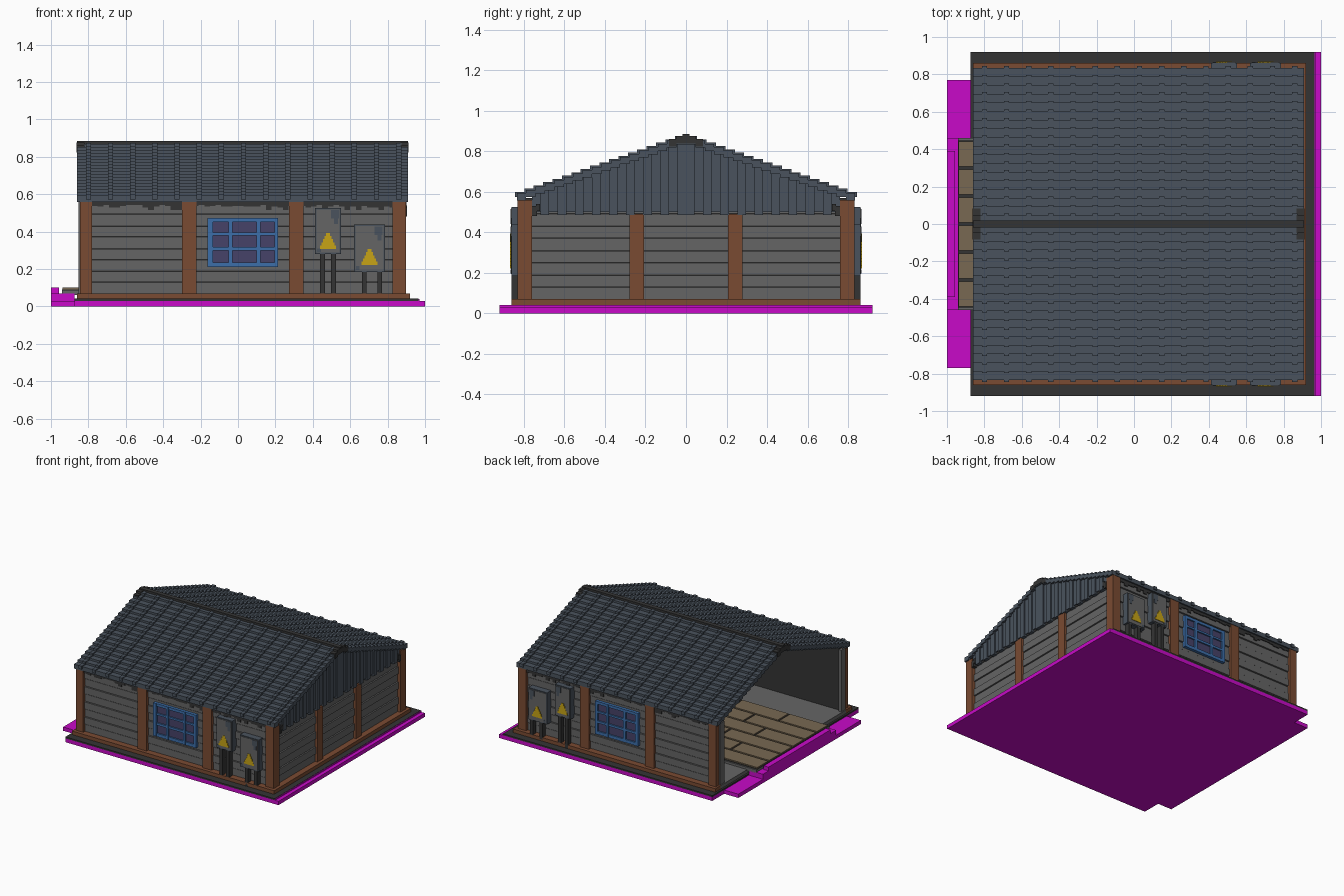
import bpy, bmesh, random
from mathutils import Vector

random.seed(4)
if "Cube" in bpy.data.objects:
    bpy.data.objects.remove(bpy.data.objects["Cube"])


def material(name, r, g, b):
    m = bpy.data.materials.new(name)
    m.use_nodes = True
    m.diffuse_color = (r, g, b, 1)
    m.node_tree.nodes["Principled BSDF"].inputs["Base Color"].default_value = (r, g, b, 1)
    return m


magenta = material("magenta", 0.58, 0.003, 0.58)
slate = material("slate", 0.068, 0.086, 0.11)
gray = material("gray", 0.13, 0.13, 0.13)
charcoal = material("charcoal", 0.034, 0.034, 0.034)
brown = material("brown", 0.195, 0.07, 0.032)
blue = material("blue", 0.045, 0.156, 0.4)
glass = material("dusky_glass", 0.061, 0.054, 0.138)
yellow = material("yellow", 0.57, 0.37, 0.008)
tan = material("tan", 0.188, 0.138, 0.084)


def part(name, mat, boxes, mirror=False):
    """One object from boxes given as (x0, x1, y0, y1, z0, z1)."""
    bm = bmesh.new()
    for x0, x1, y0, y1, z0, z1 in boxes:
        for s in ((1, -1) if mirror else (1,)):
            lo, hi = Vector((x0, min(s * y0, s * y1), z0)), Vector((x1, max(s * y0, s * y1), z1))
            for v in bmesh.ops.create_cube(bm, size=1)["verts"]:
                v.co = [(lo[k] + hi[k]) / 2 + v.co[k] * (hi[k] - lo[k]) for k in range(3)]
    me = bpy.data.meshes.new(name)
    bm.to_mesh(me)
    bm.free()
    me.materials.append(mat)
    ob = bpy.data.objects.new(name, me)
    bpy.context.collection.objects.link(ob)
    return ob


# Ground slab, entrance apron and plinth
part("ground_slab", magenta, [
    (-0.875, 1, -0.92, 0.92, 0, 0.03),
    (-1, -0.875, -0.77, 0.77, 0, 0.03),
    (-1, -0.875, -0.46, 0.46, 0.03, 0.07),
    (-1, -0.957, -0.39, 0.39, 0.07, 0.1),
    (0.966, 0.97, -0.92, 0.92, 0.03, 0.04)])
part("plinth", charcoal, [(-0.875, 0.966, -0.92, 0.92, 0.03, 0.042)])

# Inside floor: gray bed with tan boards and dark joints
part("floor_bed", gray, [
    (-0.942, 0.85, -0.46, 0.46, 0.06, 0.088),
    (-0.86, 0.86, -0.8, 0.8, 0.04, 0.07)])
part("floor_joints", charcoal, [(-0.942, 0.85, -0.45, 0.45, 0.088, 0.091)])
boards = []
for row in range(6):
    y = -0.45 + row * 0.15
    cuts = [-0.945] + [-0.6 + 0.2 * (row % 2) + 0.42 * k for k in range(4)] + [0.85]
    for a, b in zip(cuts, cuts[1:]):
        boards.append((a + 0.008, b - 0.008, y + 0.008, y + 0.142, 0.09, 0.1))
part("floor_boards", tan, boards)

# Sill beams and posts
part("side_sills", brown, [(-0.86, 0.92, 0.78, 0.86, 0.04, 0.07)], True)
part("end_sill", brown, [(0.84, 0.92, -0.86, 0.86, 0.04, 0.07)])
part("side_posts", brown, [(a, b, 0.76, 0.832, 0.07, 0.56) for a, b in
                           ((-0.845, -0.78), (-0.3, -0.222), (0.272, 0.35), (0.825, 0.897))], True)
part("end_posts", brown, [(0.83, 0.894, 0.207, 0.278, 0.07, 0.49)], True)

# Walls: dark lining with gray boards of alternating depth
part("side_wall_lining", charcoal, [(-0.83, 0.86, 0.752, 0.803, 0.06, 0.57)], True)
part("end_wall_lining", charcoal, [(0.81, 0.868, -0.8, 0.8, 0.06, 0.56)])
part("wall_ends", gray, [(-0.852, -0.828, 0.735, 0.79, 0.06, 0.56)], True)
side, end = [], []
for k in range(8):
    z0, z1, out = 0.07 + k * 0.0605, 0.125 + k * 0.0605, 0.007 * (k % 2)
    side.append((-0.84, 0.86, 0.78, 0.81 + out, z0, z1))
    end.append((0.85, 0.873 + out, -0.79, 0.79, z0, z1))
part("side_wall_boards", gray, side, True)
part("end_wall_boards", gray, end)

# Ragged dark trim below the eaves
trim = []
for k in range(54):
    x = -0.78 + k * 0.03
    drop = random.choice((0.008, 0.012, 0.016, 0.02, 0.035))
    trim.append((x, x + 0.03, 0.8, 0.824, 0.55 - drop, 0.565))
part("eave_trim", charcoal, trim, True)

# Roof: stepped courses with raised ribs
COURSES, STEP, DROP, TOP = 18, 0.0464, 0.0162, 0.868
X0, X1 = -0.86, 0.908


def roof_z(y):
    return TOP - DROP * min(COURSES - 1, int(abs(y) / STEP))


courses, ribs, caps = [], [], []
for i in range(COURSES):
    y0, y1, z = i * STEP, (i + 1) * STEP, TOP - i * DROP
    courses.append((X0, X1, y0, y1, z - 0.035, z))
    for k in range(15):
        x = -0.8 + k * 0.1185
        ribs.append((x - 0.014, x + 0.014, y0, y1 + 0.009, z - 0.02, z + 0.006))
    if i < 2:
        for a, b in ((X0 - 0.003, X0 + 0.04), (X1 - 0.04, X1 + 0.003)):
            caps.append((a, b, y0, min(y1, 0.08) + 0.003, z - 0.03, z + 0.008))
part("roof_courses", slate, courses, True)
part("roof_ribs", slate, ribs, True)
part("ridge_end_caps", charcoal, caps, True)
part("ridge_cap", charcoal, [(X0, X1, -0.018, 0.018, 0.85, 0.885)])

# Gable of upright planks on the closed end
planks = []
for k in range(18):
    y0 = k * 0.0422
    odd = k % 2
    planks.append((0.86, 0.9 - 0.009 * odd, y0, y0 + 0.0422,
                   0.485 + 0.015 * odd, roof_z(y0 + 0.04) - 0.012))
part("gable_planks", slate, planks, True)
part("gable_brackets", charcoal, [(0.87, 0.904, 0.735, 0.76, 0.48, 0.53),
                                  (0.87, 0.904, 0.72, 0.74, 0.505, 0.54)], True)

# Windows: blue lattice over dark panes
part("window_panes", glass, [(-0.15, 0.2, 0.8, 0.822, 0.22, 0.46)], True)
bars = [(a, b, 0.8, 0.835, 0.21, 0.472) for a, b in
        ((-0.162, -0.135), (-0.05, -0.03), (0.1, 0.12), (0.195, 0.215))]
bars += [(-0.162, 0.215, 0.8, 0.833, a, b) for a, b in
         ((0.21, 0.235), (0.3, 0.318), (0.38, 0.395), (0.45, 0.472))]
part("window_frame", blue, bars, True)


# Electrical cabinets on two legs, with a warning triangle each
def cabinet(name, x0, x1, z0, z1, legs, sign_x, sign_z):
    part(name + "_body", slate, [(x0, x1, 0.8, 0.86, z0, z1)], True)
    part(name + "_door", gray, [(x0 + 0.008, x1 - 0.008, 0.855, 0.864, z0 + 0.008, z1 - 0.008)], True)
    part(name + "_patches", slate, [
        (x1 - 0.055, x1 - 0.012, 0.858, 0.866, z1 - 0.055, z1 - 0.01),
        (x1 - 0.04, x1 - 0.018, 0.858, 0.866, z1 - 0.085, z1 - 0.05),
        (x0 + 0.01, x0 + 0.03, 0.858, 0.866, z0 + 0.01, z0 + 0.03)], True)
    part(name + "_legs", charcoal, [(x, x + 0.026, 0.82, 0.86, 0.04, z0) for x in legs], True)
    rows = []
    for k in range(5):
        half = 0.043 - 0.008 * k
        rows.append((sign_x - half, sign_x + half, 0.86, 0.868,
                     sign_z + 0.017 * k, sign_z + 0.017 * (k + 1)))
    part(name + "_warning_sign", yellow, rows, True)


cabinet("tall_cabinet", 0.413, 0.552, 0.28, 0.525, (0.438, 0.498), 0.481, 0.308)
cabinet("low_cabinet", 0.62, 0.785, 0.185, 0.437, (0.662, 0.745), 0.704, 0.222)
